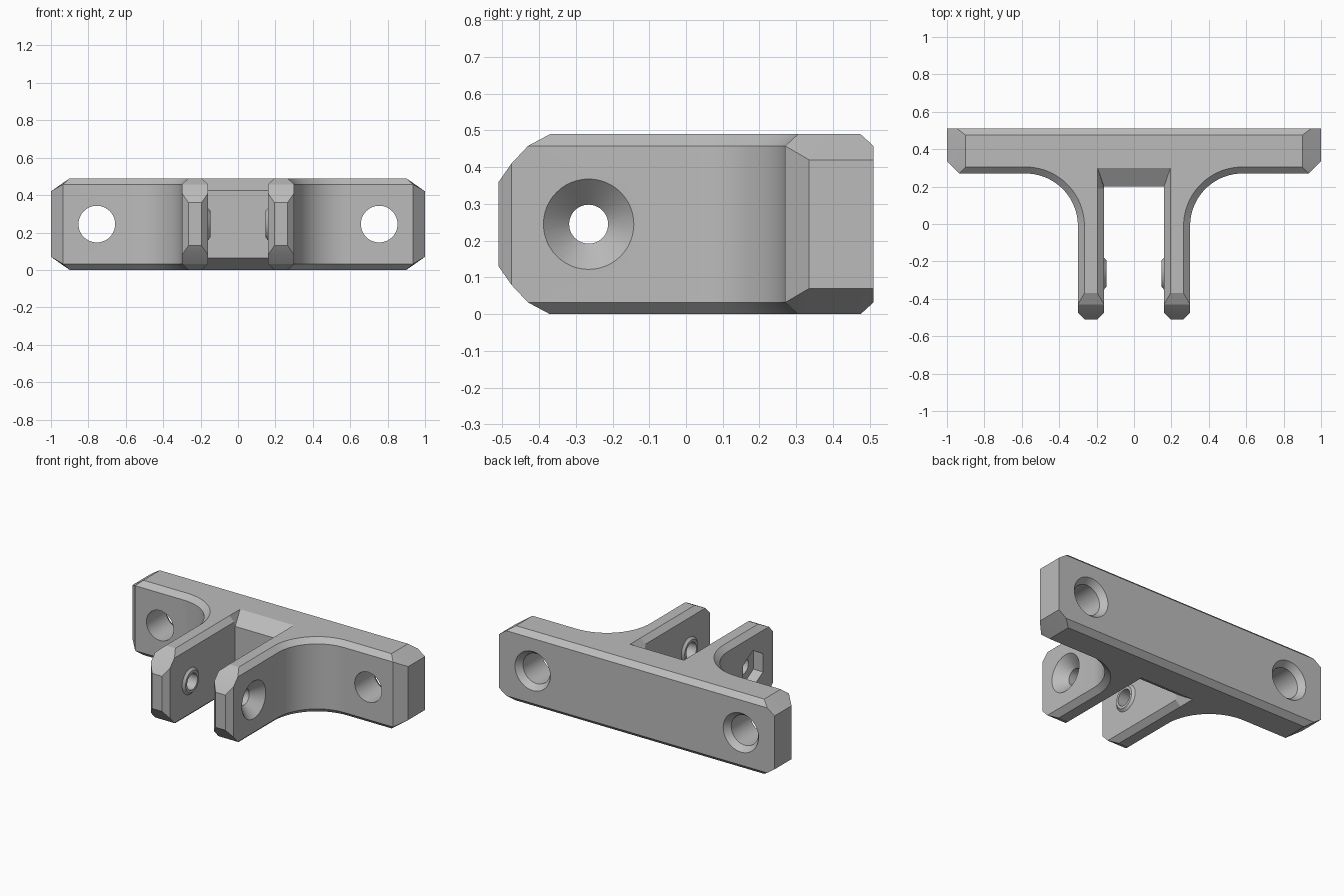
import bpy, bmesh, math
from mathutils import Vector, Matrix

if "Cube" in bpy.data.objects:
    bpy.data.objects.remove(bpy.data.objects["Cube"], do_unlink=True)

MID = 0.245      # half height of the bracket
SHOULDER = 0.213  # where the edge chamfer starts, measured from mid height

grey = bpy.data.materials.new("plain grey")
grey.use_nodes = True
grey.diffuse_color = (0.5, 0.5, 0.5, 1)
grey.node_tree.nodes["Principled BSDF"].inputs["Base Color"].default_value = (0.5, 0.5, 0.5, 1)


def finish(bm, name):
    bmesh.ops.remove_doubles(bm, verts=bm.verts, dist=1e-5)
    bmesh.ops.recalc_face_normals(bm, faces=bm.faces)
    mesh = bpy.data.meshes.new(name)
    bm.to_mesh(mesh)
    bm.free()
    mesh.materials.append(grey)
    obj = bpy.data.objects.new(name, mesh)
    bpy.context.collection.objects.link(obj)
    return obj


def lathe(name, profile, origin, axis, sides=48):
    """Solid turned from (distance along axis, radius) pairs."""
    bm = bmesh.new()
    turn = Vector((0, 0, 1)).rotation_difference(Vector(axis)).to_matrix()
    rings = []
    for d, r in profile:
        rings.append([bm.verts.new(turn @ Vector((r * math.cos(a), r * math.sin(a), d)) + Vector(origin))
                      for a in (2 * math.pi * i / sides for i in range(sides))])
    for lo, hi in zip(rings, rings[1:]):
        for i in range(sides):
            j = (i + 1) % sides
            bm.faces.new((lo[i], lo[j], hi[j], hi[i]))
    bm.faces.new(rings[0])
    bm.faces.new(rings[-1])
    return finish(bm, name)


def combine(target, tool, operation):
    mod = target.modifiers.new(operation.lower(), 'BOOLEAN')
    mod.operation, mod.object, mod.solver = operation, tool, 'EXACT'
    bpy.context.view_layer.objects.active = target
    bpy.ops.object.modifier_apply(modifier=mod.name)
    bpy.data.objects.remove(tool, do_unlink=True)


# Half outline: (shoulder x, y, height), (top rim x, y), from pocket round to back
columns = [
    ((.16, .20, .18), (.195, .30)),
    ((.16, .19, SHOULDER), (.195, .19)),
    ((.16, -.43, SHOULDER), (.195, -.37)),
    ((.16, -.475, .165), (.195, -.37)),
    ((.195, -.51, .115), (.195, -.37)),
    ((.265, -.51, .115), (.265, -.37)),
    ((.30, -.475, .165), (.265, -.37)),
    ((.30, -.43, SHOULDER), (.265, -.37)),
]
NOSE = range(2, 7)
STEPS = 18
for i in range(STEPS + 1):  # rounded inside corner between arm and plate
    a = math.pi - math.pi / 2 * i / STEPS
    c, s = math.cos(a), math.sin(a)
    columns.append(((.58 + .28 * c, -.01 + .28 * s, SHOULDER), (.58 + .315 * c, -.01 + .315 * s)))
columns += [
    ((.935, .27, SHOULDER), (.90, .305)),
    ((1, .335, .175), (.90, .305)),
    ((1, .51, .175), (.90, .475)),
    ((.946, .51, SHOULDER), (.90, .475)),
]

# Bracket body: chamfered outline, mirrored left to right and top to bottom
bm = bmesh.new()


def face(points):
    unique = []
    for p in points:
        if tuple(p) not in unique:
            unique.append(tuple(p))
    if len(unique) > 2:
        bm.faces.new([bm.verts.new(p) for p in unique])


n = len(columns)
ring = columns + [((-s[0], s[1], s[2]), (-t[0], t[1])) for s, t in reversed(columns)]
total = len(ring)
skipped = set(NOSE) | {total - 2 - k for k in NOSE}
for k in range(total):
    (s0, t0), (s1, t1) = ring[k], ring[(k + 1) % total]
    face([(s0[0], s0[1], MID + s0[2]), (s1[0], s1[1], MID + s1[2]),
          (s1[0], s1[1], MID - s1[2]), (s0[0], s0[1], MID - s0[2])])
    if k not in skipped:
        for side in (1, -1):
            face([(s0[0], s0[1], MID + side * s0[2]), (s1[0], s1[1], MID + side * s1[2]),
                  (*t1, MID + side * MID), (*t0, MID + side * MID)])
for side in (1, -1):
    face([(*t, MID + side * MID) for s, t in ring])
    # Arm noses: three faces stepping over each corner
    for m in (1, -1):
        inner = [columns[k][0] for k in (4, 3, 2)] + [(*columns[2][1], MID)]
        outer = [columns[k][0] for k in (5, 6, 7)] + [(*columns[7][1], MID)]
        for j in range(3):
            face([(m * x, y, MID + side * h) for x, y, h in
                  (inner[j], outer[j], outer[j + 1], inner[j + 1])])
body = finish(bm, "bracket_body")

# Raised rings on the inner faces of both arms
PIVOT_Y = -.265
for m in (1, -1):
    boss = lathe("pivot_boss", [(-.03, .085), (0, .085), (.014, .07)],
                 (m * .16, PIVOT_Y, MID), (-m, 0, 0))
    combine(body, boss, 'UNION')

# Pivot bore, countersink on the left arm, hexagonal nut pocket on the right arm
combine(body, lathe("pivot_bore", [(-.4, .053), (.4, .053)], (0, PIVOT_Y, MID), (1, 0, 0)), 'DIFFERENCE')
combine(body, lathe("countersink", [(.2, .023), (.23, .053), (.30, .123), (.32, .143)],
                    (0, PIVOT_Y, MID), (1, 0, 0)), 'DIFFERENCE')
combine(body, lathe("nut_pocket", [(.23, .12), (.35, .12)], (0, PIVOT_Y, MID), (-1, 0, 0), 6), 'DIFFERENCE')

# Mounting holes, flared at the back
for m in (1, -1):
    hole = lathe("mounting_hole", [(.2, .098), (.47, .098), (.51, .128), (.55, .158)],
                 (m * .755, 0, MID), (0, 1, 0))
    combine(body, hole, 'DIFFERENCE')

bpy.ops.object.select_all(action='DESELECT')
body.select_set(True)
bpy.context.view_layer.objects.active = body
bpy.ops.object.shade_smooth_by_angle(angle=math.radians(12))
